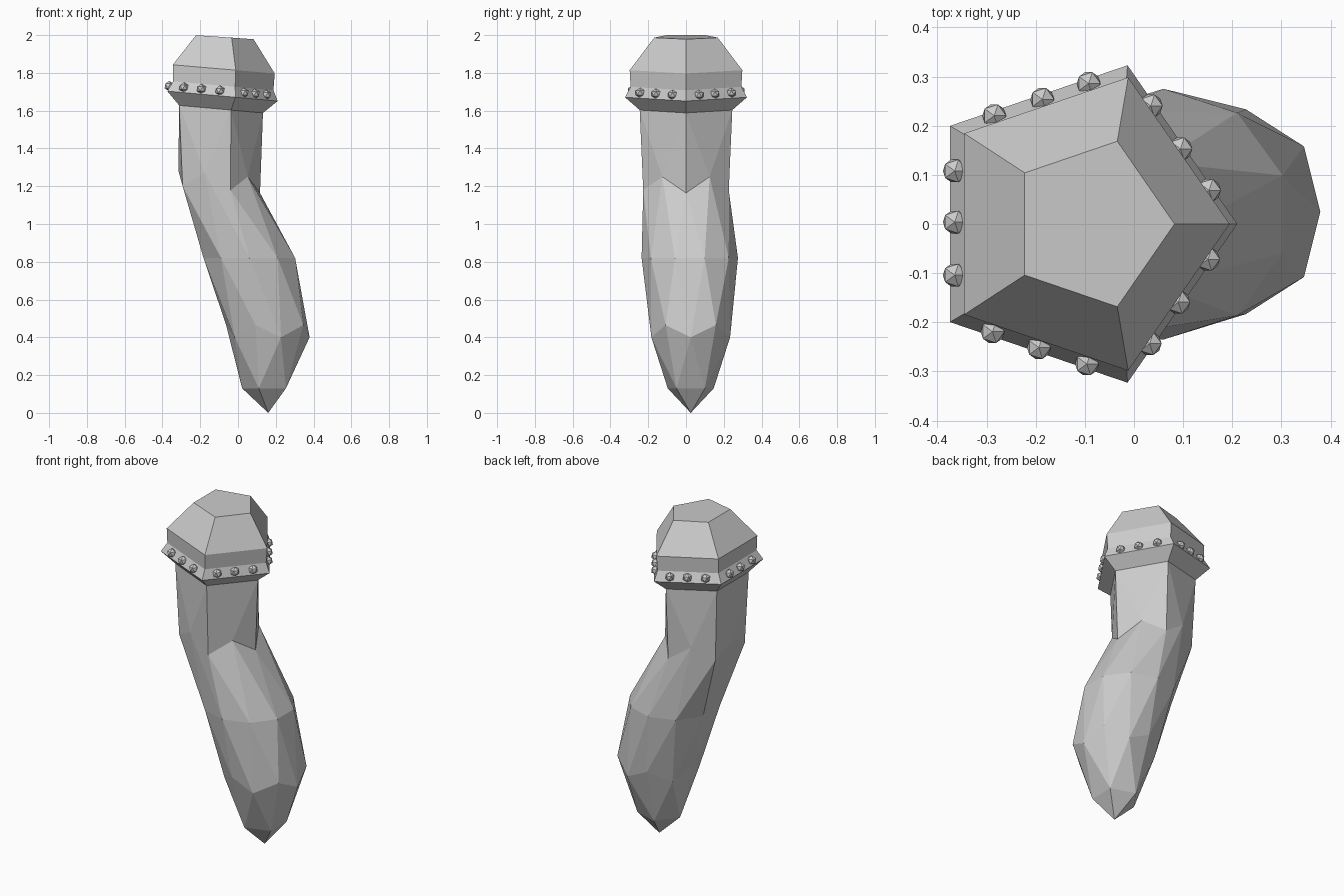
import bpy, bmesh
from math import cos, sin, pi, hypot, atan2
from mathutils import Vector, Matrix

if "Cube" in bpy.data.objects:
    bpy.data.objects.remove(bpy.data.objects["Cube"])

SX, SY, AXIS = 0.985, 1.035, -0.113   # pentagon stretch and its centre in x


def place(r, a, cx, z, tilt):
    """Point on a pentagon-style ring lying in a plane that dips toward +x."""
    x, y = cx + SX * r * cos(a), SY * r * sin(a)
    return Vector((x, y, z - tilt * (x - AXIS)))


def finish(bm, name):
    bmesh.ops.recalc_face_normals(bm, faces=bm.faces)
    mesh = bpy.data.meshes.new(name)
    bm.to_mesh(mesh)
    bm.free()
    bpy.context.collection.objects.link(bpy.data.objects.new(name, mesh))


# Curved body: an icosphere whose rows are restacked; its top five-point row is the neck
rows = [  # sphere z, height, centre x, centre y, radius, tilt
    (-1.0, 0.0, 0.16, 0.025, 0.0, 0),
    (-0.851, 0.13, 0.15, 0.025, 0.128, 0),
    (-0.526, 0.40, 0.16, 0.025, 0.219, 0),
    (-0.447, 0.465, 0.163, 0.025, 0.226, 0),
    (0.0, 0.82, 0.06, 0.02, 0.255, 0),
    (0.447, 1.185, -0.11, 0.0, 0.23, 0.09),
    (0.526, 1.265, -0.113, 0.0, 0.206, 0.09),
    (0.851, 1.61, -0.113, 0.0, 0.249, 0.09),
]
bm = bmesh.new()
bmesh.ops.create_icosphere(bm, subdivisions=2, radius=1)
bmesh.ops.delete(bm, geom=[v for v in bm.verts if v.co.z > 0.95], context='VERTS')
for v in bm.verts:
    _, z, cx, cy, r, tilt = min(rows, key=lambda row: abs(row[0] - v.co.z))
    a = atan2(v.co.y, v.co.x)
    if tilt:
        v.co = place(r, a, cx, z, tilt)
    else:
        v.co = (cx + r * cos(a), cy + r * sin(a), z)
finish(bm, "curved_body")

# Five-sided cap with a flared collar
profile = [  # radius, height, centre x, tilt
    (0.249, 1.61, -0.113, 0.09),
    (0.328, 1.68, -0.113, 0.09),
    (0.298, 1.735, -0.106, 0.09),
    (0.303, 1.823, -0.104, 0.085),
    (0.171, 1.992, -0.086, 0.07),
]
bm = bmesh.new()
rings = [[bm.verts.new(place(r, k * 2 * pi / 5, cx, z, t)) for k in range(5)]
         for r, z, cx, t in profile]
for low, high in zip(rings, rings[1:]):
    for k in range(5):
        n = (k + 1) % 5
        bm.faces.new((low[k], low[n], high[n], high[k]))
bm.faces.new(rings[-1])
finish(bm, "cap_and_collar")

# Three studs along each side of the collar
bm = bmesh.new()
corners = [place(0.317, k * 2 * pi / 5, -0.112, 1.708, 0.09) for k in range(5)]
for k in range(5):
    for f in (0.22, 0.49, 0.77):
        spot = corners[k].lerp(corners[(k + 1) % 5], f)
        bmesh.ops.create_icosphere(bm, subdivisions=1, radius=0.027,
                                   matrix=Matrix.Translation(spot))
finish(bm, "collar_studs")
